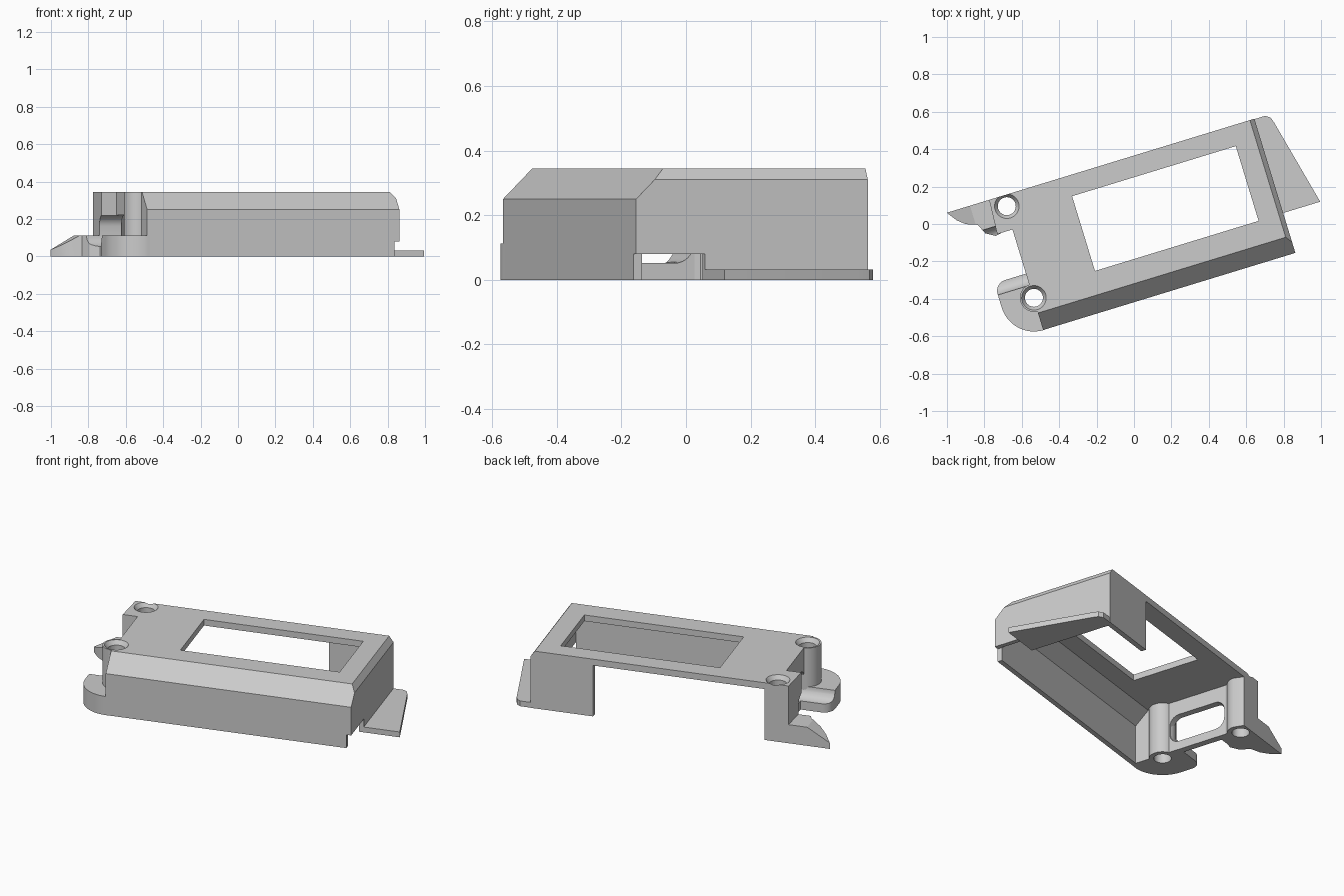
import bpy, bmesh, math
from mathutils import Matrix

if "Cube" in bpy.data.objects:
    bpy.data.objects.remove(bpy.data.objects["Cube"])

TURN = Matrix.Rotation(math.radians(17), 4, 'Z')   # the case sits turned on the ground
TOP = 0.345

grey = bpy.data.materials.new("plain grey")
grey.use_nodes = True
grey.diffuse_color = (0.6, 0.6, 0.6, 1)
grey.node_tree.nodes["Principled BSDF"].inputs["Base Color"].default_value = (0.6, 0.6, 0.6, 1)


def finish(name, bm):
    bmesh.ops.recalc_face_normals(bm, faces=bm.faces)
    mesh = bpy.data.meshes.new(name)
    bm.to_mesh(mesh)
    bm.free()
    mesh.materials.append(grey)
    ob = bpy.data.objects.new(name, mesh)
    bpy.context.collection.objects.link(ob)
    return ob


def prism(name, points, axis, lo, hi):
    """Closed solid from a 2D outline: X takes (y, z), Y takes (x, z), Z takes (x, y)."""
    place = {'X': lambda p, t: (t, p[0], p[1]),
             'Y': lambda p, t: (p[0], t, p[1]),
             'Z': lambda p, t: (p[0], p[1], t)}[axis]
    bm = bmesh.new()
    start = [bm.verts.new(place(p, lo)) for p in points]
    end = [bm.verts.new(place(p, hi)) for p in points]
    bm.faces.new(start)
    bm.faces.new(end[::-1])
    for i in range(len(points)):
        bm.faces.new((start[i - 1], start[i], end[i], end[i - 1]))
    return finish(name, bm)


def box(name, x0, x1, y0, y1, z0, z1):
    return prism(name, [(x0, y0), (x1, y0), (x1, y1), (x0, y1)], 'Z', z0, z1)


def cone(name, centre, r0, r1, z0, z1):
    bm = bmesh.new()
    at = Matrix.Translation((centre[0], centre[1], (z0 + z1) / 2))
    bmesh.ops.create_cone(bm, cap_ends=True, segments=40, radius1=r0, radius2=r1,
                          depth=z1 - z0, matrix=at)
    return finish(name, bm)


def arc(cx, cy, r, a0, a1, n=8):
    angles = [math.radians(a0 + (a1 - a0) * i / n) for i in range(n + 1)]
    return [(cx + r * math.cos(a), cy + r * math.sin(a)) for a in angles]


def cut(target, cutter):
    """Apply a boolean difference and discard the cutter."""
    mod = target.modifiers.new("cut", 'BOOLEAN')
    mod.operation, mod.object, mod.solver = 'DIFFERENCE', cutter, 'EXACT'
    bpy.context.view_layer.update()
    result = bpy.data.meshes.new_from_object(
        target.evaluated_get(bpy.context.evaluated_depsgraph_get()))
    target.modifiers.clear()
    target.data = result
    bpy.data.objects.remove(cutter)


# Shell with chamfered front and right edges
shell = prism("shell", [(-0.40, 0), (0.35, 0), (0.35, TOP), (-0.305, TOP), (-0.40, 0.25)],
              'X', -0.63, 0.78)
cut(shell, prism("edge_cutter", [(0.755, TOP), (0.74, 0.366), (0.9, 0.5), (0.9, 0.142),
                                 (0.78, 0.31)], 'Y', -0.6, 0.6))

# Hollow inside, screen window, open back and notch under the right wall
cut(shell, prism("cavity", [(-0.372, -0.1), (0.32, -0.1), (0.32, 0.308), (-0.29, 0.308),
                            (-0.372, 0.235)], 'X', -0.59, 0.753))
cut(shell, box("window_cutter", -0.273, 0.642, -0.179, 0.239, 0.2, 0.5))
cut(shell, box("back_opening", -0.565, 0.42, 0.28, 0.5, -0.2, 0.307))
cut(shell, box("wall_notch", 0.752, 0.9, -0.5, -0.177, -0.15, 0.08))

# Side flange
flange = prism("flange", [(0.76, -0.177), (0.987, -0.177), (0.875, 0.30), (0.865, 0.33),
                          (0.84, 0.348), (0.76, 0.348)], 'Z', 0, 0.032)

# Screw posts, corner tower and rounded foot
front_hole, back_hole = (-0.627, -0.221), (-0.6225, 0.29)
front_post = cone("front_post", front_hole, 0.075, 0.075, 0, TOP)
tower = prism("corner_tower", [(-0.565, 0.35), (-0.703, 0.35), (-0.715, 0.162), (-0.60, 0.162)]
              + arc(*back_hole, 0.073, -60, 0), 'Z', 0, TOP)
foot = prism("foot", arc(*front_hole, 0.18, 270, 180, 16) + arc(-0.747, -0.145, 0.06, 180, 90)
             + [(-0.6, -0.085), (-0.6, -0.399)], 'Z', 0, 0.112)

# Sloping wing at the back corner
wing = prism("wing", [(-0.69, 0.35), (-0.94, 0.35), (-0.90, 0.295), (-0.86, 0.262), (-0.80, 0.24),
                      (-0.775, 0.185), (-0.725, 0.155), (-0.69, 0.162)], 'Z', 0, 0.112)
cut(wing, prism("slope_cutter", [(-0.81, 0.112), (-0.95, 0.03), (-1.1, 0.03), (-1.1, 0.3),
                                 (-0.81, 0.3)], 'Y', 0, 0.6))

# Rounded cable slot through the left end
r = 0.06
slot = [p for cx, cz, a in [(0.205 - r, 0.22 - r, 0), (-0.15 + r, 0.22 - r, 90),
                            (-0.15 + r, 0.052 + r, 180), (0.205 - r, 0.052 + r, 270)]
        for p in arc(cx, cz, r, a, a + 90)]
for part in (shell, tower, foot, wing):
    cut(part, prism("cable_slot", slot, 'X', -1.1, -0.5))

# Countersunk screw holes
for hole, parts in ((front_hole, (shell, front_post, foot)), (back_hole, (shell, tower))):
    for part in parts:
        cut(part, cone("hole_cutter", hole, 0.048, 0.048, -0.1, 0.5))
        if part is not foot:
            cut(part, cone("countersink", hole, 0.044, 0.067, TOP - 0.03, TOP + 0.002))

# Turn every part; smooth round walls with crisp edges
bpy.ops.object.select_all(action='DESELECT')
for part in (shell, flange, front_post, tower, foot, wing):
    part.data.transform(TURN)
    part.select_set(True)
bpy.context.view_layer.objects.active = shell
bpy.ops.object.shade_smooth_by_angle(angle=math.radians(25))
